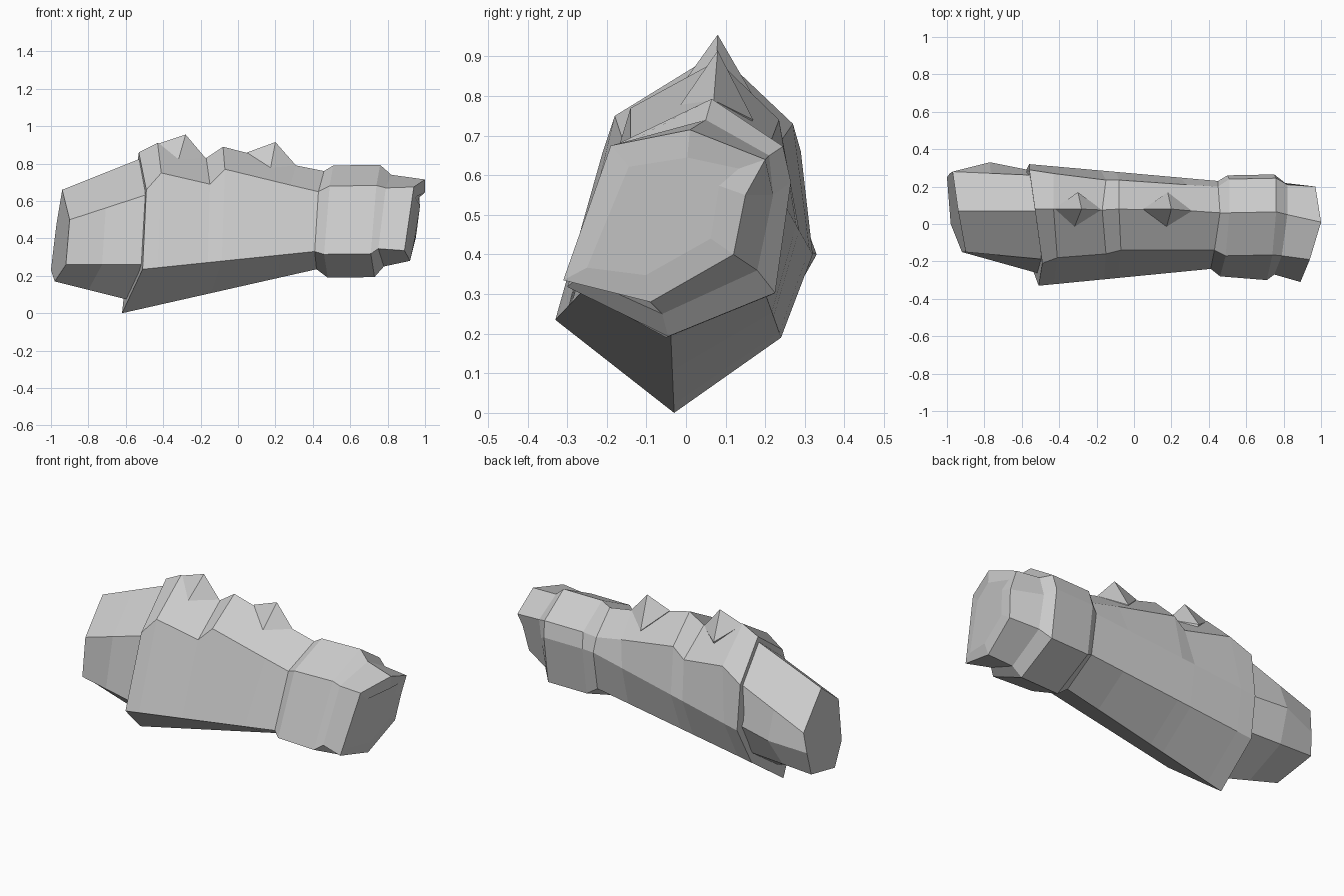
import bpy, bmesh
from mathutils import Vector

if "Cube" in bpy.data.objects:
    bpy.data.objects.remove(bpy.data.objects["Cube"])

mat = bpy.data.materials.new("light_grey")
mat.diffuse_color = (0.6, 0.6, 0.6, 1)
mat.use_nodes = True
mat.node_tree.nodes["Principled BSDF"].inputs["Base Color"].default_value = mat.diffuse_color

# Every cross-section has seven corners, in this order
RIDGE, FRONT_UP, FRONT_LOW, BOTTOM, BACK_LOW, BACK_MID, BACK_UP = range(7)


def finish(name, bm):
    bmesh.ops.recalc_face_normals(bm, faces=bm.faces[:])
    me = bpy.data.meshes.new(name)
    bm.to_mesh(me)
    bm.free()
    me.materials.append(mat)
    ob = bpy.data.objects.new(name, me)
    bpy.context.scene.collection.objects.link(ob)
    return ob


def loft(name, sections, bulge=0.0):
    """Skin a row of cross-sections and cap both ends."""
    bm = bmesh.new()
    rings = [[bm.verts.new(p) for p in s] for s in sections]
    for a, b in zip(rings, rings[1:]):
        for i in range(len(a)):
            j = (i + 1) % len(a)
            bm.faces.new((a[i], a[j], b[j], b[i]))
    bm.faces.new(rings[0])
    end = bm.faces.new(rings[-1])
    if bulge:
        bmesh.ops.recalc_face_normals(bm, faces=bm.faces[:])
        bmesh.ops.inset_individual(bm, faces=[end], thickness=0.07, depth=bulge)
    return finish(name, bm)


def mix(a, b, t, **corners):
    """Blend two sections, replacing the named corners."""
    s = [Vector(p).lerp(Vector(q), t) for p, q in zip(a, b)]
    for key, p in corners.items():
        s[{"ridge": RIDGE, "front": FRONT_UP, "back": BACK_UP, "mid": BACK_MID}[key]] = Vector(p)
    return s


# Main forearm guard, with overlapping plates stepped along the top
wide = [(-.53, .08, .86), (-.49, -.21, .66), (-.51, -.33, .235), (-.62, -.03, 0),
        (-.60, .24, .19), (-.56, .32, .40), (-.56, .29, .66)]
narrow = [(.46, .06, .76), (.43, -.14, .65), (.41, -.24, .33), (.42, -.04, .235),
          (.45, .19, .33), (.45, .23, .56), (.45, .20, .64)]
loft("forearm_guard", [
    wide,
    mix(wide, narrow, .09, ridge=(-.43, .08, .91), front=(-.41, -.18, .75), back=(-.43, .27, .73)),
    mix(wide, narrow, .38, ridge=(-.17, .075, .83), front=(-.15, -.16, .69), back=(-.15, .235, .68)),
    mix(wide, narrow, .46, ridge=(-.08, .08, .89), front=(-.07, -.14, .77), back=(-.08, .235, .74)),
    mix(wide, narrow, .80, ridge=(.31, .07, .79), front=(.28, -.14, .685), back=(.28, .21, .675)),
    narrow,
])

# Wrist band and flared cuff opening
band = [(.51, .06, .79), (.49, -.17, .68), (.46, -.28, .315), (.48, -.05, .19),
        (.50, .22, .30), (.50, .26, .58), (.51, .24, .67)]
band_end = [Vector(p) + Vector((.25, .005, .003)) for p in band]
band_end[FRONT_LOW].y = -.30
neck = [(.82, .05, .74), (.79, -.17, .67), (.75, -.27, .345), (.78, -.06, .25),
        (.80, .18, .36), (.80, .22, .55), (.82, .21, .65)]
opening = [(1, .01, .715), (.94, -.19, .675), (.89, -.31, .335), (.92, -.09, .28),
           (.95, .12, .40), (.97, .15, .55), (.97, .20, .64)]
loft("wrist_cuff", [narrow, band, band_end, neck, opening], bulge=.008)

# Elbow block tucked into the wide end of the guard
inner = [(-.50, .07, .835), (-.47, -.19, .64), (-.49, -.27, .26), (-.58, -.03, .07),
         (-.56, .22, .24), (-.52, .28, .42), (-.52, .26, .66)]
outer = [(-.94, .07, .66), (-.90, -.15, .50), (-.92, -.15, .26), (-.98, 0, .17),
         (-1, .25, .23), (-.985, .27, .36), (-.97, .28, .48)]
loft("elbow_block", [
    inner,
    mix(inner, outer, .55, mid=(-.77, .33, .40)),
    outer,
])

# Two pyramid studs on the ridge
studs = [
    ("rear_stud", (-.28, .08, .955),
     [(-.43, .08, .905), (-.32, -.02, .815), (-.17, .075, .825), (-.30, .17, .80)]),
    ("front_stud", (.20, .08, .915),
     [(.05, .08, .86), (.17, -.03, .755), (.31, .07, .79), (.18, .17, .74)]),
]
for name, tip, base in studs:
    bm = bmesh.new()
    ring = [bm.verts.new(p) for p in base]
    top = bm.verts.new(tip)
    low = bm.verts.new((tip[0], tip[1], .65))
    for i in range(4):
        j = (i + 1) % 4
        bm.faces.new((ring[i], ring[j], top))
        bm.faces.new((ring[j], ring[i], low))
    finish(name, bm)
